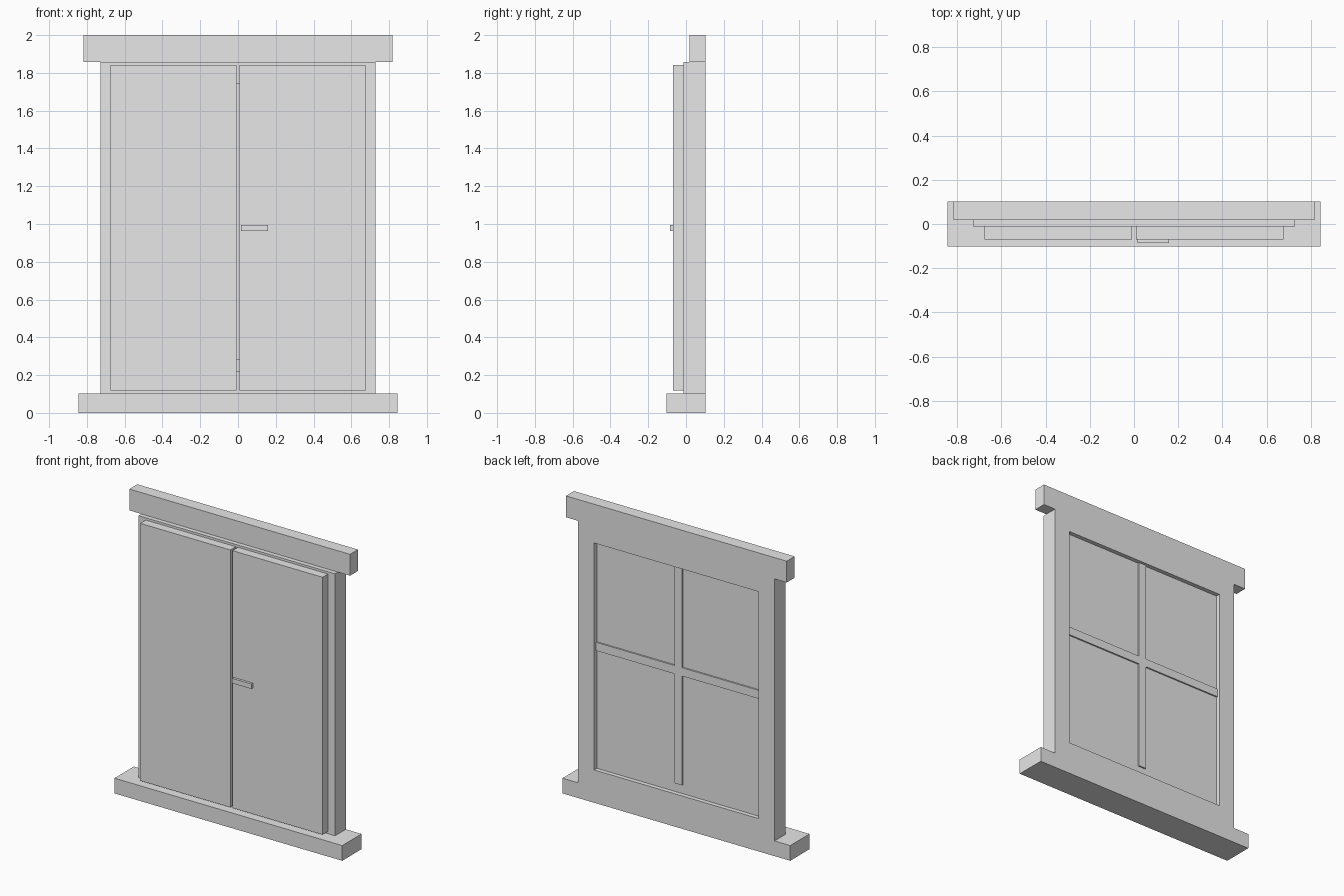
import bpy

if "Cube" in bpy.data.objects:
    bpy.data.objects.remove(bpy.data.objects["Cube"])

# single flat grey
grey = bpy.data.materials.new("light_grey")
grey.diffuse_color = (0.8, 0.8, 0.8, 1)
grey.use_nodes = True
grey.node_tree.nodes["Principled BSDF"].inputs["Base Color"].default_value = grey.diffuse_color


def box(name, x0, x1, y0, y1, z0, z1):
    """Axis-aligned box between the given limits."""
    bpy.ops.mesh.primitive_cube_add(size=1)
    ob = bpy.context.object
    ob.name = name
    ob.scale = (x1 - x0, y1 - y0, z1 - z0)
    ob.location = ((x0 + x1) / 2, (y0 + y1) / 2, (z0 + z1) / 2)
    bpy.ops.object.transform_apply(location=True, rotation=False, scale=True)
    ob.data.materials.append(grey)
    return ob


BACK = 0.102

# sill and lintel
box("sill", -0.844, 0.844, -0.102, BACK, 0, 0.102)
box("lintel", -0.818, 0.818, 0.018, BACK, 1.857, 2.0)

# frame: two rails and two stiles around the opening
FY, FX, OX = -0.012, 0.728, 0.61
box("frame_bottom_rail", -FX, FX, FY, BACK, 0.102, 0.22)
box("frame_top_rail", -FX, FX, FY, BACK, 1.74, 1.857)
for side, s in (("left", -1), ("right", 1)):
    a, b = sorted((s * OX, s * FX))
    box(f"frame_{side}_stile", a, b, FY, BACK, 0.22, 1.74)

# window pane and crossing glazing bars
box("window_pane", -OX, OX, 0.045, 0.073, 0.22, 1.74)
box("vertical_glazing_bar", -0.028, 0.028, 0.03, 0.083, 0.28, 1.80)
box("horizontal_glazing_bar", -OX, OX, 0.03, 0.083, 1.012, 1.068)

# pair of closed shutters on the front
for side, s in (("left", -1), ("right", 1)):
    a, b = sorted((s * 0.008, s * 0.676))
    box(f"{side}_shutter", a, b, -0.07, FY, 0.118, 1.842)

# latch on the right shutter
box("shutter_latch", 0.016, 0.159, -0.086, -0.07, 0.962, 0.995)
